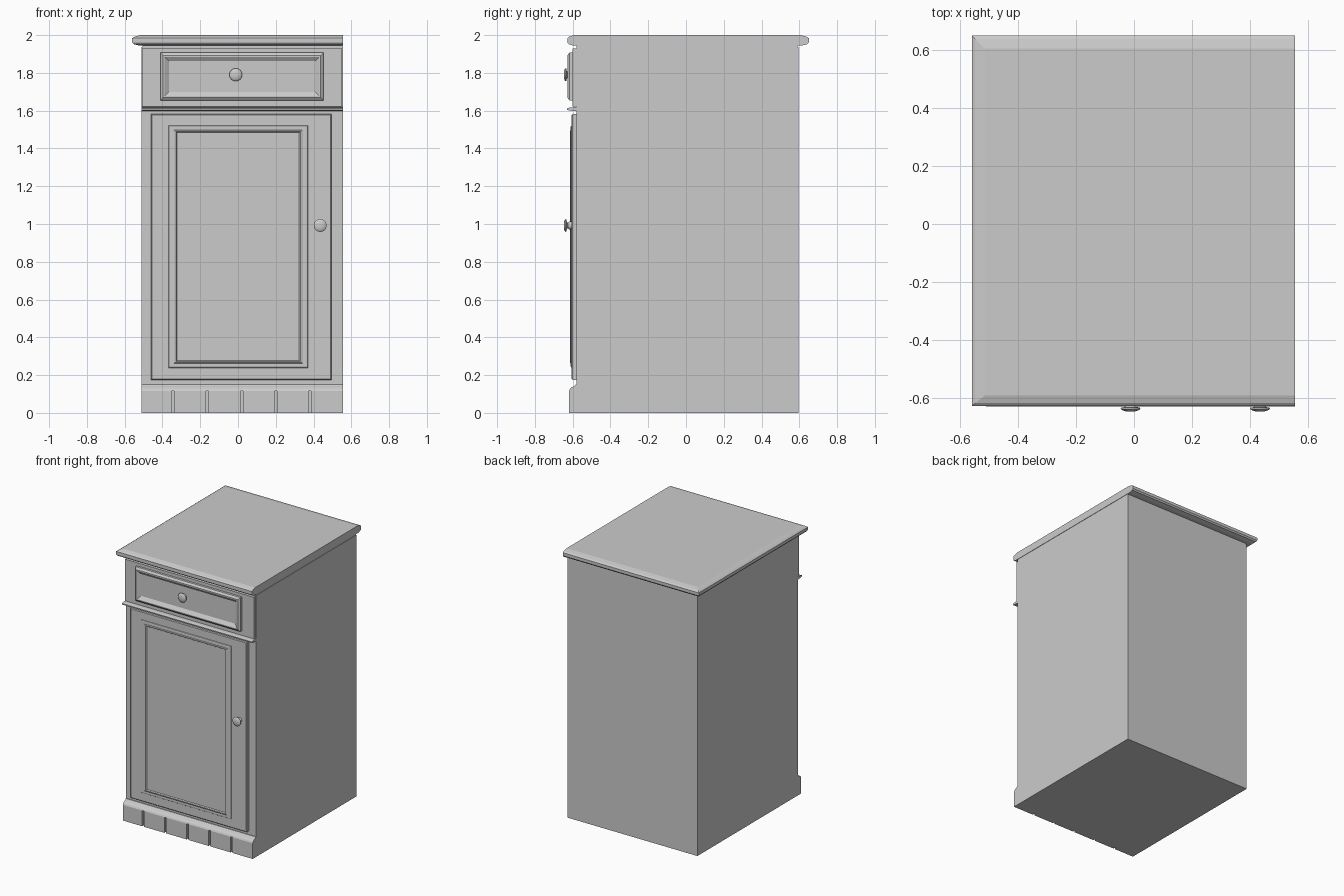
import bpy, bmesh, math
from mathutils import Matrix, Vector

if "Cube" in bpy.data.objects:
    bpy.data.objects.remove(bpy.data.objects["Cube"])


def finish(name, bm):
    bmesh.ops.recalc_face_normals(bm, faces=bm.faces)
    me = bpy.data.meshes.new(name)
    bm.to_mesh(me)
    bm.free()
    ob = bpy.data.objects.new(name, me)
    bpy.context.collection.objects.link(ob)
    return ob


def loft(name, loops):
    """Skin a stack of equal-length point loops and cap both ends."""
    bm = bmesh.new()
    rings = [[bm.verts.new(p) for p in loop] for loop in loops]
    n = len(rings[0])
    for a, b in zip(rings, rings[1:]):
        for i in range(n):
            j = (i + 1) % n
            bm.faces.new((a[i], a[j], b[j], b[i]))
    bm.faces.new(rings[0])
    bm.faces.new(rings[-1])
    return finish(name, bm)


def box(name, x0, x1, y0, y1, z0, z1):
    return loft(name, [[(x0, y0, z), (x1, y0, z), (x1, y1, z), (x0, y1, z)] for z in (z0, z1)])


def extrude_x(name, x0, x1, profile):
    return loft(name, [[(x, y, z) for y, z in profile] for x in (x0, x1)])


def panel(name, x0, x1, z0, z1, steps):
    """Front panel shaped by nested rectangles: (inset, y) steps."""
    return loft(name, [[(x0 + i, y, z0 + i), (x1 - i, y, z0 + i),
                        (x1 - i, y, z1 - i), (x0 + i, y, z1 - i)] for i, y in steps])


def knob(name, x, z, y_base):
    """Lathed knob whose axis points to the front."""
    prof = [(.020, y_base), (.020, -.618), (.014, -.626), (.022, -.632), (.033, -.634),
            (.034, -.638), (.028, -.643), (.015, -.647)]
    n = 24
    ob = loft(name, [[(x + r * math.cos(2 * math.pi * k / n), y, z + r * math.sin(2 * math.pi * k / n))
                      for k in range(n)] for r, y in prof])
    bpy.context.view_layer.objects.active = ob
    ob.select_set(True)
    bpy.ops.object.shade_smooth_by_angle(angle=math.radians(50))
    ob.select_set(False)


L, R, F, B = -.51, .555, -.58, .595

# Carcass and the thin neck under the worktop
box("cabinet_body", L, R, F, B, 0, 1.937)
box("worktop_neck", L + .005, R - .003, F, B - .005, 1.935, 1.948)

# Worktop: overhangs front, left and back, flush on the right
top = [(.035, 1.945), (.008, 1.952), (0, 1.962), (0, 1.984), (.012, 1.992), (.045, 2.0)]
loft("worktop", [[(-.56 + i, -.628 + i * .8, z), (R, -.628 + i * .8, z),
                  (R, .65 - i, z), (-.56 + i, .65 - i, z)] for i, z in top])

# Drawer frame, raised drawer front and ledge below
box("drawer_frame", L + .003, R - .005, -.60, F + .005, 1.622, 1.93)
panel("drawer_front", -.41, .452, 1.655, 1.907,
      [(0, -.595), (0, -.617), (.006, -.622), (.014, -.628), (.022, -.628), (.045, -.612), (.05, -.612)])
extrude_x("ledge", L, R, [(F + .005, 1.598), (-.615, 1.600), (-.630, 1.604),
                          (-.630, 1.612), (-.615, 1.617), (F + .005, 1.619)])

# Door slab, with a raised moulding around the centre panel
panel("door", -.46, .495, .175, 1.582, [(0, F + .005), (0, -.600), (.005, -.605)])
M = (-.37, .372, .238, 1.522)
loft("door_moulding", [[(M[0] + i, y, M[2] + i * .8), (M[1] - i, y, M[2] + i * .8),
                        (M[1] - i, y, M[3] - i * .8), (M[0] + i, y, M[3] - i * .8)]
                       for i, y in [(0, -.604), (.004, -.609), (.012, -.611), (.030, -.611),
                                    (.036, -.615), (.042, -.615), (.048, -.607), (.052, -.607)]])

# Knobs
knob("drawer_knob", -.012, 1.79, -.605)
knob("door_knob", .435, .992, -.60)

# Plinth: backing, rounded cap, and blocks separated by grooves
box("plinth_backing", L, R, -.606, F + .005, 0, .118)
extrude_x("plinth_cap", L, R, [(F + .005, .116), (-.62, .116), (-.615, .126),
                               (-.605, .136), (-.592, .141), (-.585, .150), (F + .005, .150)])
edges = [L] + [-.345, -.163, .02, .2, .38] + [R]
for k, (a, b) in enumerate(zip(edges, edges[1:])):
    a += .007 if k else 0
    b -= .007 if k < 5 else 0
    box("plinth_block_%d" % (k + 1), a, b, -.62, -.60, 0, .116)
